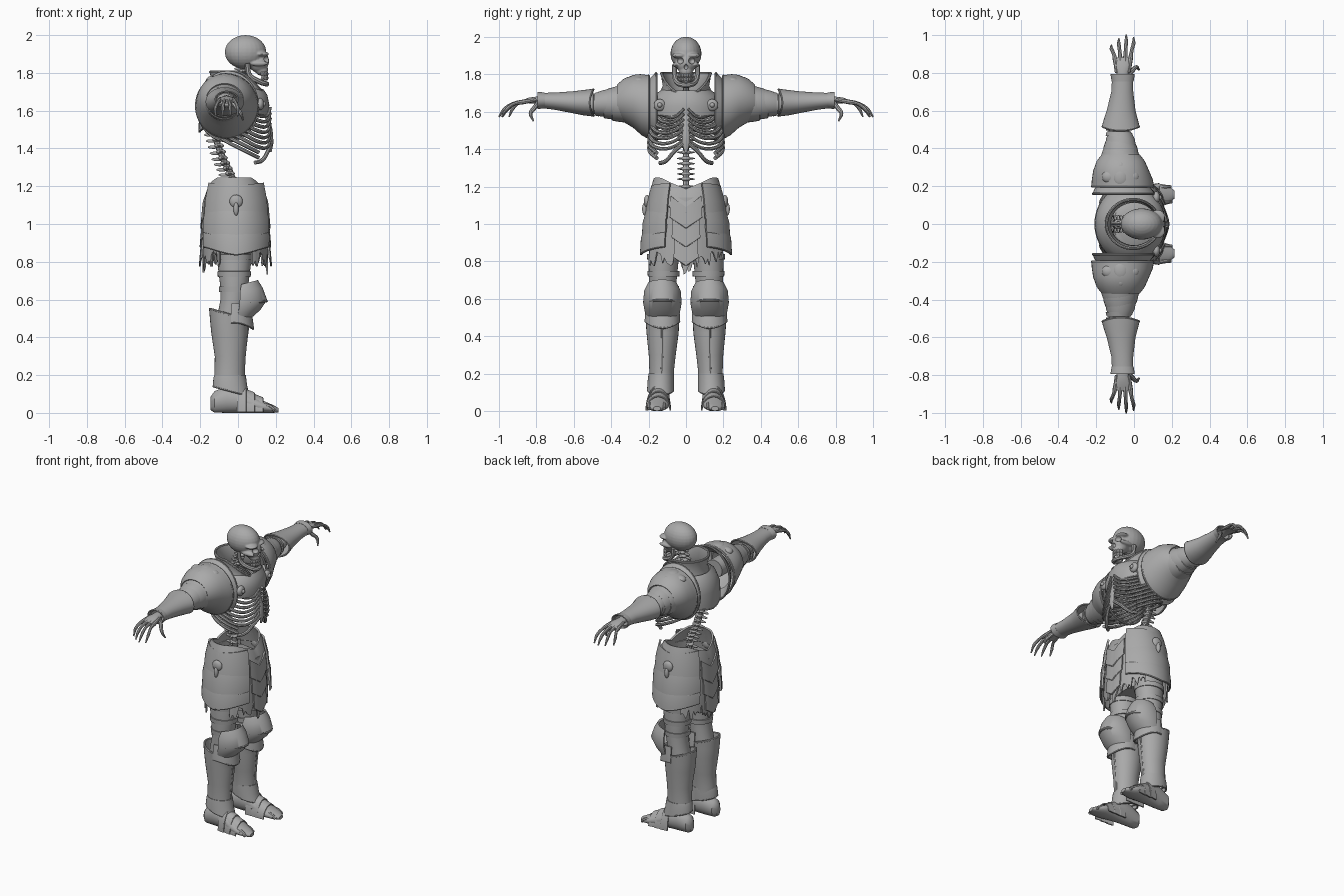
import bpy, bmesh, random
from math import sin, cos, pi, radians, exp
from mathutils import Vector

random.seed(4)
if "Cube" in bpy.data.objects:
    bpy.data.objects.remove(bpy.data.objects["Cube"])

grey = bpy.data.materials.new("weathered grey")
grey.use_nodes = True
grey.diffuse_color = (0.4, 0.4, 0.4, 1)
grey.node_tree.nodes["Principled BSDF"].inputs["Base Color"].default_value = (0.4, 0.4, 0.4, 1)
parts = []


def add(name, data, pair=False):
    ob = bpy.data.objects.new(name, data)
    bpy.context.scene.collection.objects.link(ob)
    data.materials.append(grey)
    parts.append(ob)
    if pair and ob.type == 'MESH':
        mirror(ob)
    return ob


def mirror(ob):
    m = ob.modifiers.new("mirror", 'MIRROR')
    m.use_axis = (False, True, False)
    m.use_mirror_merge = False


def tube(name, pts, radius, pair=False, taper=None, cyclic=False, smooth=True):
    """Round rod through points, on both sides when paired."""
    for side in ((1, -1) if pair else (1,)):
        cu = bpy.data.curves.new(name, 'CURVE')
        cu.dimensions = '3D'
        cu.bevel_depth, cu.bevel_resolution, cu.resolution_u = radius, 2, 5
        cu.use_fill_caps = True
        sp = cu.splines.new('BEZIER' if smooth else 'POLY')
        knots = sp.bezier_points if smooth else sp.points
        knots.add(len(pts) - 1)
        for i, (k, p) in enumerate(zip(knots, pts)):
            co = (p[0], p[1] * side, p[2])
            k.co = co if smooth else (*co, 1)
            if smooth:
                k.handle_left_type = k.handle_right_type = 'AUTO'
            k.radius = taper[i] if taper else 1
        sp.use_cyclic_u = cyclic
        add(("left_" if side > 0 else "right_") + name if pair else name, cu)


def loft(name, secs, axis='z', arc=None, n=32, thick=0, wave=None, rim=0, pair=False):
    """Skin of elliptical sections (t, cu, cv, ru, rv); open arcs and shells get thickness."""
    a0, a1 = arc or (0, 360)
    count = n if arc is None else n + 1
    bm = bmesh.new()
    rings = []
    for i, (t, cu, cv, ru, rv) in enumerate(secs):
        ring = []
        for k in range(count):
            a = radians(a0 + (a1 - a0) * k / n)
            u, v = cu + ru * cos(a), cv + rv * sin(a)
            w = t + (wave(a, i) if wave else 0)
            co = {'z': (u, v, w), 'y': (u, w, v), 'x': (w, u, v)}[axis]
            ring.append(bm.verts.new(co))
        rings.append(ring)
    for r, s in zip(rings, rings[1:]):
        for k in range(n):
            j = (k + 1) % count
            bm.faces.new((r[k], r[j], s[j], s[k]))
    if not thick:
        bm.faces.new(rings[0])
        bm.faces.new(rings[-1])
    edges = [[v.co.copy() for v in r] for r in (rings[0], rings[-1])]
    bmesh.ops.recalc_face_normals(bm, faces=bm.faces)
    me = bpy.data.meshes.new(name)
    bm.to_mesh(me)
    bm.free()
    ob = add(name, me)
    if thick:
        m = ob.modifiers.new("thickness", 'SOLIDIFY')
        m.thickness, m.offset = thick, 0
    if pair:
        mirror(ob)
    if rim:
        tube(name + "_rim", edges[1], rim, pair, cyclic=arc is None, smooth=False)
    return ob


def blob(name, blobs, pair=False):
    """Ellipsoids (centre, radii) gathered in one mesh."""
    bm = bmesh.new()
    for c, r in blobs:
        vs = bmesh.ops.create_uvsphere(bm, u_segments=24, v_segments=14, radius=1)["verts"]
        for v in vs:
            v.co = Vector(c) + Vector(a * b for a, b in zip(v.co, r))
    me = bpy.data.meshes.new(name)
    bm.to_mesh(me)
    bm.free()
    return add(name, me, pair)


# skull: fused ellipsoids with cut sockets
both = lambda x, y, z, r: [((x, y, z), r), ((x, -y, z), r)]
skull = blob("skull", [((.04, 0, 1.91), (.11, .083, .09)), ((.11, 0, 1.86), (.055, .055, .06)),
                       ((.125, 0, 1.815), (.035, .036, .03))]
             + both(.125, .036, 1.9, (.04, .04, .014)) + both(.11, .055, 1.85, (.05, .014, .014)))
m = skull.modifiers.new("fuse", 'REMESH')
m.mode, m.voxel_size = 'VOXEL', .005
m = skull.modifiers.new("soften", 'SMOOTH')
m.iterations = 4
sockets = blob("socket_cutter", both(.17, .034, 1.873, (.038, .022, .02)) + [((.17, 0, 1.838), (.025, .012, .016))])
sockets.hide_render = True
parts.remove(sockets)
m = skull.modifiers.new("sockets", 'BOOLEAN')
m.operation, m.object = 'DIFFERENCE', sockets
tube("jaw", [(.05, .062, 1.85), (.06, .06, 1.79), (.11, .045, 1.755), (.148, .016, 1.742),
             (.148, -.016, 1.742), (.11, -.045, 1.755), (.06, -.06, 1.79), (.05, -.062, 1.85)], .014)
for row, z in (("upper", 1.794), ("lower", 1.772)):
    blob(row + "_teeth", [((.118 + .036 * cos(a), .036 * sin(a), z), (.007, .006, .012))
                          for a in [radians(-75 + 15 * k) for k in range(11)]])

# spine: vertebrae along a bent path
path = [Vector(p) for p in ((.04, 0, 1.83), (.0, 0, 1.74), (-.11, 0, 1.6), (-.12, 0, 1.48),
                            (-.08, 0, 1.35), (-.03, 0, 1.24), (-.03, 0, 1.08))]
tube("spine_core", path, .017)
vertebrae = []
for a, b in zip(path, path[1:]):
    for k in range(4):
        p = a.lerp(b, k / 4)
        vertebrae += [(p, (.026, .026, .013)), (p, (.01, .048, .007)),
                      (p + Vector((-.03, 0, -.008)), (.03, .006, .009))]
blob("vertebrae", vertebrae)

# ribs and breastbone
loft("breastbone", [(1.63, .135, 0, .012, .03), (1.58, .15, 0, .012, .028), (1.5, .172, 0, .011, .018),
                    (1.43, .178, 0, .01, .022), (1.38, .172, 0, .006, .006)], n=16)
for i in range(9):
    z, w = 1.7 - .028 * i, .11 + .085 * sin(min(1, (i + 1) / 6) * pi / 2)
    pts = [(-.11, .015, z), (-.125, w * .5, z), (-.06, w * .93, z - .04), (.03, w, z - .085),
           (.11, w * .8, z - .125)]
    if i < 7:
        pts += [(.155, w * .42, z - .125), (.172, .012, max(1.42, z - .085))]
    tube("rib_%d" % (i + 1), pts, .0095, True, [1, 1, 1, 1.1, 1.1, .9, .8][:len(pts)])
tube("rib_margin", [(.176, .015, 1.43), (.16, .06, 1.39), (.125, .11, 1.335), (.09, .14, 1.325)], .011, True)

# collar and breast yoke
front = lambda a: max(0, cos(a)) ** 1.5
loft("collar", [(1.68, -.005, 0, .14, .14), (1.74, -.0, 0, .128, .118), (1.805, -.005, 0, .14, .13)],
     thick=.012, wave=lambda a, i: -(.01, .06, .115)[i] * front(a), rim=.008, n=48)
loft("yoke", [(1.71, -.01, 0, .14, .13), (1.68, -.015, 0, .165, .17), (1.63, -.02, 0, .18, .2),
              (1.57, -.025, 0, .178, .2)], thick=.012, n=48, rim=.007,
     wave=lambda a, i: -(0, 0, .03, .08)[i] * max(0, -cos(a)) + (0, 0, 0, .02)[i] * abs(sin(a)))
blob("yoke_clasps", [((.118, .14, 1.635), (.02, .032, .032)), ((.132, .14, 1.635), (.016, .014, .014))], True)

# shoulder armour: flared guard plus overlapping lames
loft("shoulder_guard", [(.215, -.06, 1.625, .125, .125), (.185, -.058, 1.625, .145, .155),
                        (.16, -.055, 1.622, .16, .183)], 'y', thick=.01, rim=.007, pair=True, n=40)
loft("shoulder_dome", [(.365, -.07, 1.655, .095, .085), (.33, -.07, 1.66, .122, .11), (.28, -.068, 1.655, .142, .135),
                       (.235, -.062, 1.635, .155, .155), (.2, -.06, 1.625, .16, .165)],
     'y', thick=.012, rim=.008, pair=True, n=40)
for i in range(3):
    y, r = .325 + .045 * i, .098 - .014 * i
    loft("shoulder_lame_%d" % (i + 1), [(y, -.07, 1.645, r + .006, r), (y + .035, -.072, 1.643, r, r - .006),
         (y + .065, -.074, 1.64, r - .012, r - .014)], 'y', thick=.01, rim=.005, pair=True)
blob("shoulder_crest", [((-.07, .245, 1.782), (.04, .05, .018)), ((-.13, .25, 1.76), (.04, .035, .025)),
                        ((-.01, .25, 1.76), (.038, .035, .025)), ((-.07, .3, 1.77), (.022, .03, .016))], True)

# arms
loft("upper_arm", [(.2, -.07, 1.64, .06, .06), (.4, -.075, 1.64, .062, .062), (.46, -.08, 1.635, .06, .058),
                   (.5, -.08, 1.64, .055, .05), (.56, -.075, 1.65, .05, .045)], 'y', pair=True)
for i, y in enumerate((.435, .465, .495)):
    loft("elbow_band_%d" % (i + 1), [(y, -.08, 1.64, .066, .062), (y + .022, -.08, 1.64, .06, .056)],
         'y', thick=.008, pair=True)
loft("vambrace", [(.775, -.06, 1.66, .052, .036), (.7, -.062, 1.656, .054, .042), (.6, -.068, 1.65, .072, .055),
                  (.545, -.07, 1.648, .088, .064), (.515, -.07, 1.648, .096, .07)],
     'y', thick=.008, rim=.006, pair=True, wave=lambda a, i: -.02 * sin(a) ** 2 * (i > 3))
loft("wrist_cuff", [(.755, -.06, 1.66, .054, .038), (.79, -.06, 1.66, .06, .042)], 'y', thick=.008, rim=.004, pair=True)

# skeletal hands
loft("palm", [(.74, -.06, 1.66, .028, .022), (.8, -.06, 1.662, .032, .018), (.84, -.06, 1.66, .042, .015),
              (.88, -.062, 1.648, .046, .011)], 'y', n=20, pair=True)
for i, (name, reach) in enumerate((("little", .945), ("ring", .98), ("middle", 1), ("index", .985))):
    x, d = -.1 + .027 * i, reach - .87
    tip = x + .012 * (i - 1.6)
    tube(name + "_finger", [(x * .8 - .012, .8, 1.664), (x, .87, 1.652), (x * .6 + tip * .4, .87 + d * .4, 1.643),
         (tip, .87 + d * .75, 1.615), (tip, reach, 1.572)], .0115, True, [.8, 1.1, .8, .85, .35])
tube("thumb", [(-.035, .785, 1.655), (-.01, .81, 1.62), (.012, .83, 1.59), (.027, .815, 1.55)], .0115, True, [1, 1.1, .9, .4])

# waist: pelvis core, belt with points, layered hip plates
loft("pelvis", [(.84, -.02, 0, .1, .17), (.98, -.02, 0, .14, .19), (1.1, -.02, 0, .13, .16), (1.14, -.03, 0, .08, .1)])
vee = lambda a: max(0, 1 - min(abs(a), abs(a - pi), abs(a - 2 * pi)) / .9)
loft("belt", [(1.245, -.02, 0, .135, .165), (1.19, -.015, 0, .158, .183), (1.13, -.01, 0, .168, .198)],
     thick=.012, n=64, rim=.007, wave=lambda a, i: -(.06, .06, .07)[i] * vee(a))
lames = [(1.2, 1.02, .16, .18, .186, .217), (1.07, .94, .178, .208, .192, .231), (.98, .865, .183, .218, .192, .24)]
for i, (top, low, rx, ry, sx, sy) in enumerate(lames):
    loft("hip_plate_%d" % (i + 1), [(top, -.01, 0, rx, ry), ((top + low) / 2, -.01, 0, (rx + sx) / 2 + .006, (ry + sy) / 2 + .006),
         (low, -.01, 0, sx, sy)], arc=(28, 152), thick=.012, rim=.007, pair=True,
         wave=lambda a, i: -.025 * sin(a) ** 4 * (i > 1) + .02 * abs(cos(a)))
blob("hip_boss", [((-.01, .207, 1.12), (.035, .018, .035)), ((-.01, .22, 1.08), (.014, .014, .035))], True)

# torn cloth and pointed plates, front and back
for name, mid, rx in (("front", 0, .165), ("back", 180, .172)):
    rag = [random.uniform(-.05, .04) for _ in range(41)]
    hem = lambda a, i: (i == 2) * (rag[round((a - radians(mid)) / radians(120) * 40 + 20) % 41]
                                   - .06 * exp(-((a - radians(mid)) * 5) ** 2))
    loft(name + "_cloth", [(1.14, -.01, 0, rx - .01, .18), (1, -.01, 0, rx, .205), (.82, -.01, 0, rx, .228)],
         arc=(mid - 60, mid + 60), n=40, thick=.01, wave=hem)
    point = lambda a, i: -.06 * (1 - abs(a - radians(mid)) / radians(24))
    for j, z in enumerate((1.1, 1.0, .9)):
        r = rx + .006 + .004 * j
        loft("%s_point_plate_%d" % (name, j + 1), [(z + .05, -.01, 0, r - .004, .2), (z - .06, -.01, 0, r + .006, .21)],
             arc=(mid - 24 + 3 * j, mid + 24 - 3 * j), n=16, thick=.01, wave=point, rim=.005)

# legs: thighs, knee guards, greaves
loft("thighs", [(1.0, -.02, .1, .1, .09), (.8, -.02, .12, .09, .08), (.68, -.02, .125, .075, .073),
                (.6, -.025, .125, .068, .07), (.48, -.045, .125, .07, .07)], pair=True)
for i, z in enumerate((.84, .75, .67)):
    loft("thigh_band_%d" % (i + 1), [(z, -.02, .12, .092 - .007 * i, .085 - .003 * i),
         (z - .03, -.02, .12, .09 - .007 * i, .083 - .003 * i)], thick=.008, pair=True)
loft("knee_guard", [(.69, .025, .126, .075, .072), (.65, .02, .126, .105, .092), (.59, .02, .126, .128, .097),
                    (.54, .01, .126, .105, .088), (.5, .0, .126, .07, .07)], arc=(-95, 95), thick=.012, pair=True,
     wave=lambda a, i: .02 * cos(a) - .01, rim=.006)
tube("knee_ridge", [(.06, .035, .585), (.125, .075, .59), (.15, .126, .592), (.125, .177, .59), (.06, .217, .585)], .008, True)
loft("knee_flange", [(.56, -.02, .126, .085, .08), (.5, -.02, .126, .095, .088), (.46, -.02, .126, .1, .09)],
     arc=(-100, 100), thick=.01, rim=.006, pair=True, wave=lambda a, i: -.035 * abs(sin(a) ** 2 - 1) + .02)
loft("greaves", [(.16, -.045, .13, .075, .06), (.22, -.045, .13, .073, .06), (.3, -.042, .127, .075, .066),
                 (.42, -.045, .125, .09, .08), (.48, -.047, .126, .094, .083), (.52, -.047, .126, .1, .086)],
     thick=.012, rim=.007, pair=True, wave=lambda a, i: -.03 * cos(a) * (i == 5))
tube("shin_ridge", [(.052, .126, .46), (.044, .126, .4), (.033, .127, .3), (.028, .13, .2)], .008, True)

# armoured feet
loft("feet", [(-.145, .14, .05, .02, .035), (-.125, .14, .058, .045, .056), (-.06, .14, .072, .053, .072),
              (0, .142, .07, .055, .07), (.06, .147, .052, .06, .052), (.13, .152, .033, .062, .033),
              (.18, .155, .022, .05, .022), (.215, .155, .014, .02, .012)], 'x', n=24, pair=True)
loft("ankle_cuff", [(.2, -.042, .132, .078, .063), (.16, -.04, .134, .085, .066), (.115, -.035, .136, .094, .067)],
     thick=.01, rim=.006, pair=True, wave=lambda a, i: -.025 * cos(a) * (i > 0))
for i, (x, h) in enumerate(((.03, .066), (.075, .052), (.12, .039))):
    loft("foot_plate_%d" % (i + 1), [(x - .035, .145, .005, .06, h * 2 + .014), (x + .01, .148, .005, .064, h * 2 - .004)],
         'x', arc=(0, 180), thick=.008, rim=.004, pair=True)
for i in range(4):
    y = .115 + .026 * i
    tube("toe_%d" % (i + 1), [(.12, y, .045), (.17, y + .002, .032), (.205 - .006 * abs(i - 1), y + .003, .014)], .012, True, [1, 1, .8])

# bake modifiers and curves, then smooth with sharp creases
bpy.ops.object.select_all(action='DESELECT')
for ob in parts:
    ob.select_set(True)
bpy.context.view_layer.objects.active = skull
bpy.ops.object.convert(target='MESH')
bpy.ops.object.shade_smooth_by_angle(angle=radians(40))
bpy.data.objects.remove(sockets)
